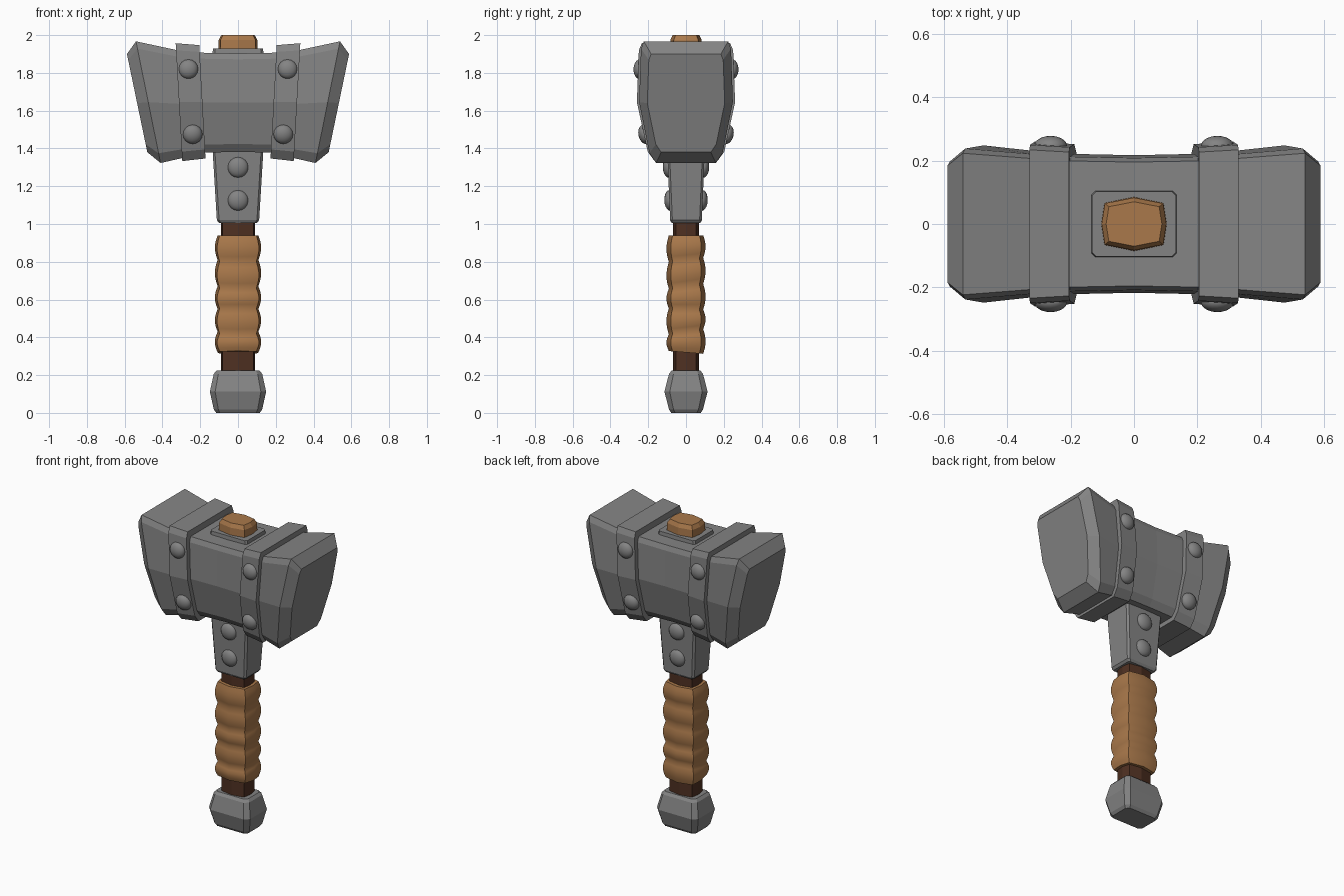
import bpy, bmesh, math
from mathutils import Matrix

if "Cube" in bpy.data.objects:
    bpy.data.objects.remove(bpy.data.objects["Cube"])


def material(name, col):
    m = bpy.data.materials.new(name)
    m.diffuse_color = (*col, 1)
    m.use_nodes = True
    m.node_tree.nodes["Principled BSDF"].inputs["Base Color"].default_value = m.diffuse_color
    return m


STEEL = material("steel grey", (0.23, 0.23, 0.23))
LEATHER = material("tan leather", (0.40, 0.19, 0.07))
WOOD = material("dark brown wood", (0.078, 0.03, 0.016))


def finish(name, bm, mat, smooth=None):
    bmesh.ops.recalc_face_normals(bm, faces=bm.faces)
    me = bpy.data.meshes.new(name)
    bm.to_mesh(me)
    bm.free()
    me.materials.append(mat)
    ob = bpy.data.objects.new(name, me)
    bpy.context.collection.objects.link(ob)
    if smooth:
        bpy.ops.object.select_all(action='DESELECT')
        ob.select_set(True)
        bpy.context.view_layer.objects.active = ob
        bpy.ops.object.shade_smooth_by_angle(angle=math.radians(smooth))
    return ob


def loft(name, rings, mat, smooth=None):
    """Skin a list of equal-length point rings and cap both ends."""
    bm = bmesh.new()
    vs = [[bm.verts.new(p) for p in r] for r in rings]
    n = len(vs[0])
    for a, b in zip(vs, vs[1:]):
        for i in range(n):
            j = (i + 1) % n
            bm.faces.new((a[i], a[j], b[j], b[i]))
    bm.faces.new(vs[0])
    bm.faces.new(vs[-1])
    return finish(name, bm, mat, smooth)


# cross-section of the head: (half-width fraction, height fraction)
HALF = [(0.64, 0), (0.78, 0.08), (1, 0.5), (0.96, 0.94), (0.90, 1)]
SECTION = HALF + [(-y, t) for y, t in reversed(HALF)]


def head_ring(xt, xb, zt, zb, w):
    return [(xb + (xt - xb) * t, y * w, zb + (zt - zb) * t) for y, t in SECTION]


def rect_ring(x, y, z, c):
    """Rectangle with chamfered corners."""
    q = [(x, y - c), (x - c, y), (-x + c, y), (-x, y - c),
         (-x, -y + c), (-x + c, -y), (x - c, -y), (x, -y + c)]
    return [(a, b, z) for a, b in q]


def grip_ring(x, y, z, tilt=0.0):
    """Flattened octagon used for the handle, its wrap and the top plug."""
    q = [(1, 0), (.9, .78), (0, 1), (-.9, .78), (-1, 0), (-.9, -.78), (0, -1), (.9, -.78)]
    return [(a * x, b * y, z + tilt * b * y) for a, b in q]


# hammer head, flared at both ends
side = [(0.20, 0.17, 1.907, 1.378, 0.221), (0.33, 0.29, 1.922, 1.350, 0.230),
        (0.54, 0.41, 1.967, 1.323, 0.248), (0.588, 0.48, 1.90, 1.38, 0.205)]
rings = [head_ring(-a, -b, *r) for a, b, *r in reversed(side)]
rings += [head_ring(0, 0, 1.903, 1.382, 0.217)]
rings += [head_ring(*s) for s in side]
loft("hammer_head", rings, STEEL)

# two straps round the head
for s, label in ((-1, "left"), (1, "right")):
    loft(label + "_head_strap",
         [head_ring(s * 0.205, s * 0.172, 1.947, 1.347, 0.252),
          head_ring(s * 0.33, s * 0.295, 1.957, 1.333, 0.260)], STEEL)


def rivet(name, x, y, z, r, depth, lean):
    bm = bmesh.new()
    bmesh.ops.create_uvsphere(bm, u_segments=16, v_segments=10, radius=1)
    s = 1 if y > 0 else -1
    m = (Matrix.Translation((x, y, z)) @ Matrix.Rotation(s * lean, 4, 'X')
         @ Matrix.Rotation(math.pi / 2, 4, 'X')
         @ Matrix.Diagonal((r, r, depth, 1)))
    bmesh.ops.transform(bm, matrix=m, verts=bm.verts)
    finish(name, bm, STEEL, 60)


# rivets on straps and collar, front and back
for s in (-1, 1):
    for t in (-1, 1):
        rivet("strap_upper_rivet", t * 0.263, s * 0.246, 1.82, 0.052, 0.032, 0.03)
        rivet("strap_lower_rivet", t * 0.24, s * 0.218, 1.475, 0.052, 0.034, -0.21)
    rivet("collar_upper_rivet", 0, s * 0.093, 1.30, 0.055, 0.030, -0.04)
    rivet("collar_lower_rivet", 0, s * 0.085, 1.125, 0.055, 0.030, -0.04)

# collar under the head
loft("collar", [rect_ring(0.10, 0.075, 1.005, 0.01), rect_ring(0.112, 0.084, 1.02, 0.012),
                rect_ring(0.135, 0.10, 1.40, 0.012)], STEEL)

# plate and handle end on top of the head
loft("top_plate", [rect_ring(0.138, 0.106, 1.88, 0.012), rect_ring(0.132, 0.102, 1.928, 0.012)], STEEL)
loft("handle_plug", [grip_ring(0.104, 0.086, 1.90), grip_ring(0.102, 0.083, 1.975),
                     grip_ring(0.088, 0.070, 2.0)], LEATHER)

# wooden shaft
loft("handle_shaft", [grip_ring(0.09, 0.069, 0.18), grip_ring(0.09, 0.069, 1.06)], WOOD)

# leather wrap of five bulging turns
cuts = [0.32, 0.43, 0.55, 0.67, 0.81, 0.94]
tilts = [-0.08, 0.15, -0.04, 0.14, 0.12, 0.0]
rings = []
for k in range(5):
    for i in range(6 if k == 4 else 5):
        f = i / 5
        g = math.sin(math.pi * f)
        rings.append(grip_ring(0.108 + 0.015 * g, 0.091 + 0.013 * g,
                               cuts[k] + (cuts[k + 1] - cuts[k]) * f,
                               tilts[k] + (tilts[k + 1] - tilts[k]) * f))
loft("leather_wrap", rings, LEATHER, 50)

# pommel
loft("pommel", [rect_ring(0.115, 0.078, 0.0, 0.02), rect_ring(0.128, 0.09, 0.018, 0.024),
                rect_ring(0.149, 0.114, 0.112, 0.028), rect_ring(0.128, 0.09, 0.207, 0.024),
                rect_ring(0.113, 0.076, 0.224, 0.02)], STEEL)
